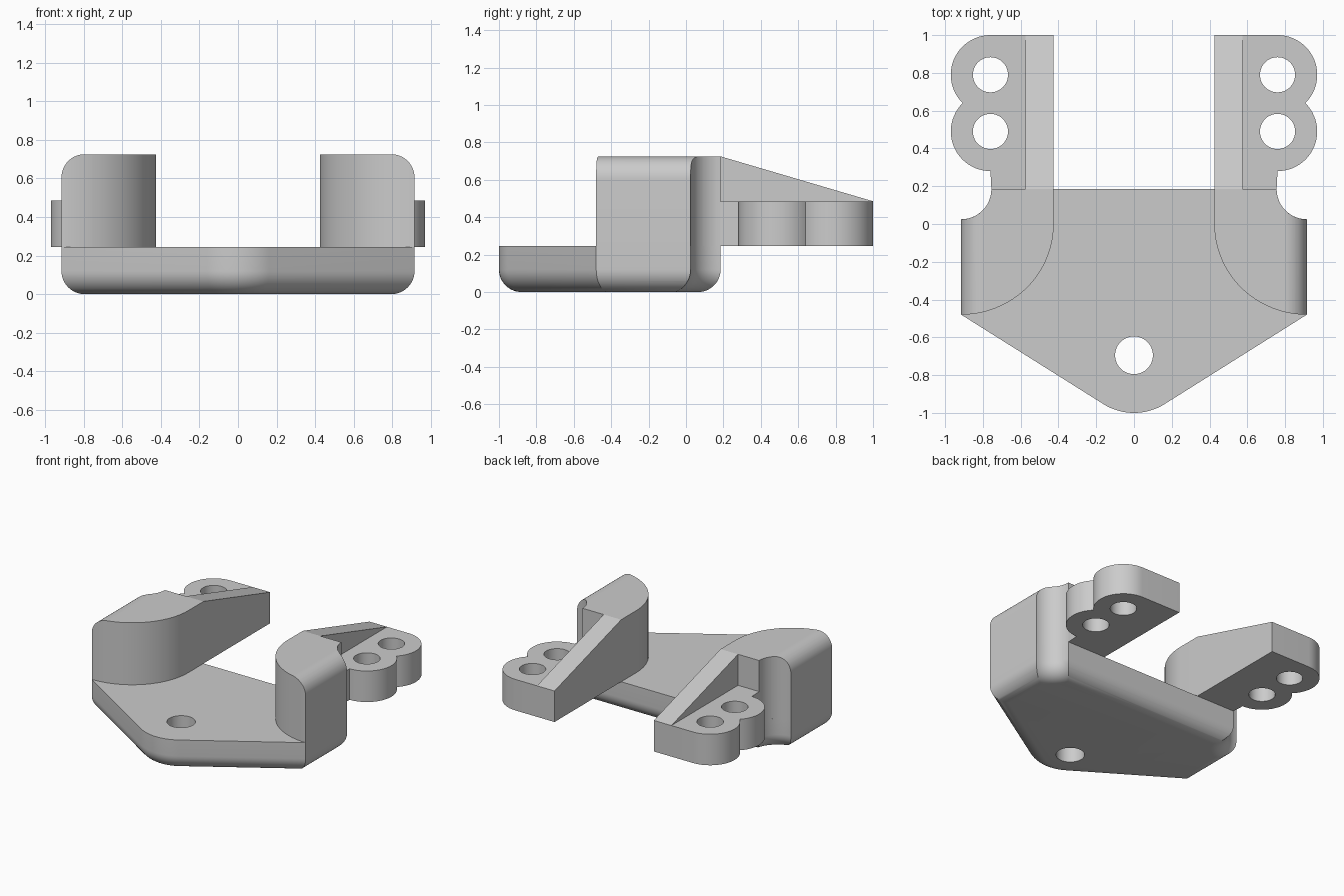
import bpy, bmesh
from math import sin, cos, pi, sqrt, radians
from mathutils import Vector

if "Cube" in bpy.data.objects:
    bpy.data.objects.remove(bpy.data.objects["Cube"], do_unlink=True)

metal = bpy.data.materials.new("plain grey")
metal.use_nodes = True
GREY = (0.6, 0.6, 0.6, 1)
metal.diffuse_color = GREY
metal.node_tree.nodes["Principled BSDF"].inputs["Base Color"].default_value = GREY

# Main dimensions
HALF, BACK, CORNER = 0.915, 0.185, -0.48
DECK, TOP, FILLET = 0.245, 0.725, 0.12
INNER, RIB, NECK = 0.425, 0.575, 0.755
SCOOP = HALF - NECK


def arc(cx, cy, r, a0, a1, n):
    angles = [radians(a0 + (a1 - a0) * i / n) for i in range(n + 1)]
    return [(cx + r * cos(a), cy + r * sin(a)) for a in angles]


def loft(name, rings):
    """Closed solid through matching rings of points."""
    bm = bmesh.new()
    loops = [[bm.verts.new(p) for p in ring] for ring in rings]
    n = len(loops[0])
    for a, b in zip(loops, loops[1:]):
        for i in range(n):
            j = (i + 1) % n
            bm.faces.new((a[i], a[j], b[j], b[i]))
    bm.faces.new(loops[0])
    bm.faces.new(loops[-1])
    bmesh.ops.recalc_face_normals(bm, faces=bm.faces)
    mesh = bpy.data.meshes.new(name)
    bm.to_mesh(mesh)
    bm.free()
    mesh.materials.append(metal)
    obj = bpy.data.objects.new(name, mesh)
    bpy.context.collection.objects.link(obj)
    return obj


def prism(name, outline, z0, z1):
    return loft(name, [[(x, y, z) for x, y in outline] for z in (z0, z1)])


def activate(obj):
    bpy.ops.object.select_all(action='DESELECT')
    obj.select_set(True)
    bpy.context.view_layer.objects.active = obj


def finish(obj, cutters=()):
    """Cut the holes, then smooth the curved faces."""
    activate(obj)
    for cutter in cutters:
        cutter.hide_render = True
        mod = obj.modifiers.new("cut", 'BOOLEAN')
        mod.operation, mod.solver, mod.object = 'DIFFERENCE', 'EXACT', cutter
        bpy.ops.object.modifier_apply(modifier=mod.name)
        bpy.data.objects.remove(cutter, do_unlink=True)
    bpy.ops.object.shade_smooth_by_angle(angle=radians(30))


def hole(x, y, r):
    return prism("hole_cutter", arc(x, y, r, 0, 352.5, 47), -0.2, 1)


def inset(points, d):
    """Mitred inward offset of a counter-clockwise outline."""
    pts = [Vector(p) for p in points]
    result = []
    for i, p in enumerate(pts):
        e0 = (p - pts[i - 1]).normalized()
        e1 = (pts[(i + 1) % len(pts)] - p).normalized()
        n0, n1 = Vector((-e0.y, e0.x)), Vector((-e1.y, e1.x))
        result.append(p + (n0 + n1) * d / (1 + n0.dot(n1)))
    return result


# Base plate: pointed outline with a rounded lower edge
outline = [(HALF, CORNER), (HALF, BACK), (-HALF, BACK), (-HALF, CORNER)]
outline += arc(0, -0.695, 0.305, -122, -58, 24)
steps = [pi / 2 * (1 - i / 12) for i in range(13)]
profile = [(FILLET * (1 - cos(t)), FILLET * (1 - sin(t))) for t in steps]
rings = [[(p.x, p.y, z) for p in inset(outline, d)]
         for d, z in profile + [(0, DECK)]]
base = loft("base_plate", rings)

# Scooped rear corners, flaring to follow the rounded lower edge
cutters = [hole(0, -0.695, 0.1)]
for side in (1, -1):
    flare = [(FILLET, -0.1)] + profile + [(0, 0.4)]
    cutters.append(loft("scoop_cutter", [
        [(x, y, z) for x, y in arc(side * HALF, BACK, SCOOP + d, 0, 354, 59)]
        for d, z in flare]))
finish(base, cutters)


def wall_slice(x, side):
    """Cross-section of the upright at one distance from the centre."""
    u = min(1, (HALF - x) / (HALF - INNER))
    front = CORNER * sqrt(max(0, 1 - u * u))
    back = BACK - sqrt(max(0, SCOOP ** 2 - (HALF - x) ** 2))
    over = max(0, x - (HALF - FILLET))
    top = TOP - FILLET + sqrt(max(0, FILLET ** 2 - over ** 2))
    return [(side * x, front, DECK), (side * x, back, DECK),
            (side * x, back, top), (side * x, front, top)]


quarter = [pi / 2 * i / 24 for i in range(25)]
xs = {round(HALF - (HALF - INNER) * cos(t), 4) for t in quarter}
xs |= {round(HALF - SCOOP * cos(t), 4) for t in quarter[::2]}
xs |= {round(HALF - FILLET + FILLET * sin(t), 4) for t in quarter[::2]}

for side, label in ((1, "left"), (-1, "right")):
    # Upright with curved inner face and rounded outer top edge
    finish(loft(label + "_upright", [wall_slice(x, side) for x in sorted(xs)]))

    # Arm with two rounded lugs
    lug_ys, r = (0.49, 0.79), 0.21
    arm = [(INNER, BACK), (NECK, BACK)]
    arm += arc(0.76, lug_ys[0], r, -90, 45.6, 24)
    arm += arc(0.76, lug_ys[1], r, -45.6, 90, 24)[1:]
    arm += [(INNER, 1)]
    arm = prism(label + "_arm", [(side * x, y) for x, y in arm], DECK, 0.485)
    finish(arm, [hole(side * 0.76, y, 0.093) for y in lug_ys])

    # Sloping rib along the inner side of the arm
    rib = [(BACK, 0.485), (1, 0.485), (BACK, TOP)]
    finish(loft(label + "_rib", [[(side * x, y, z) for y, z in rib]
                                 for x in (INNER, RIB)]))
